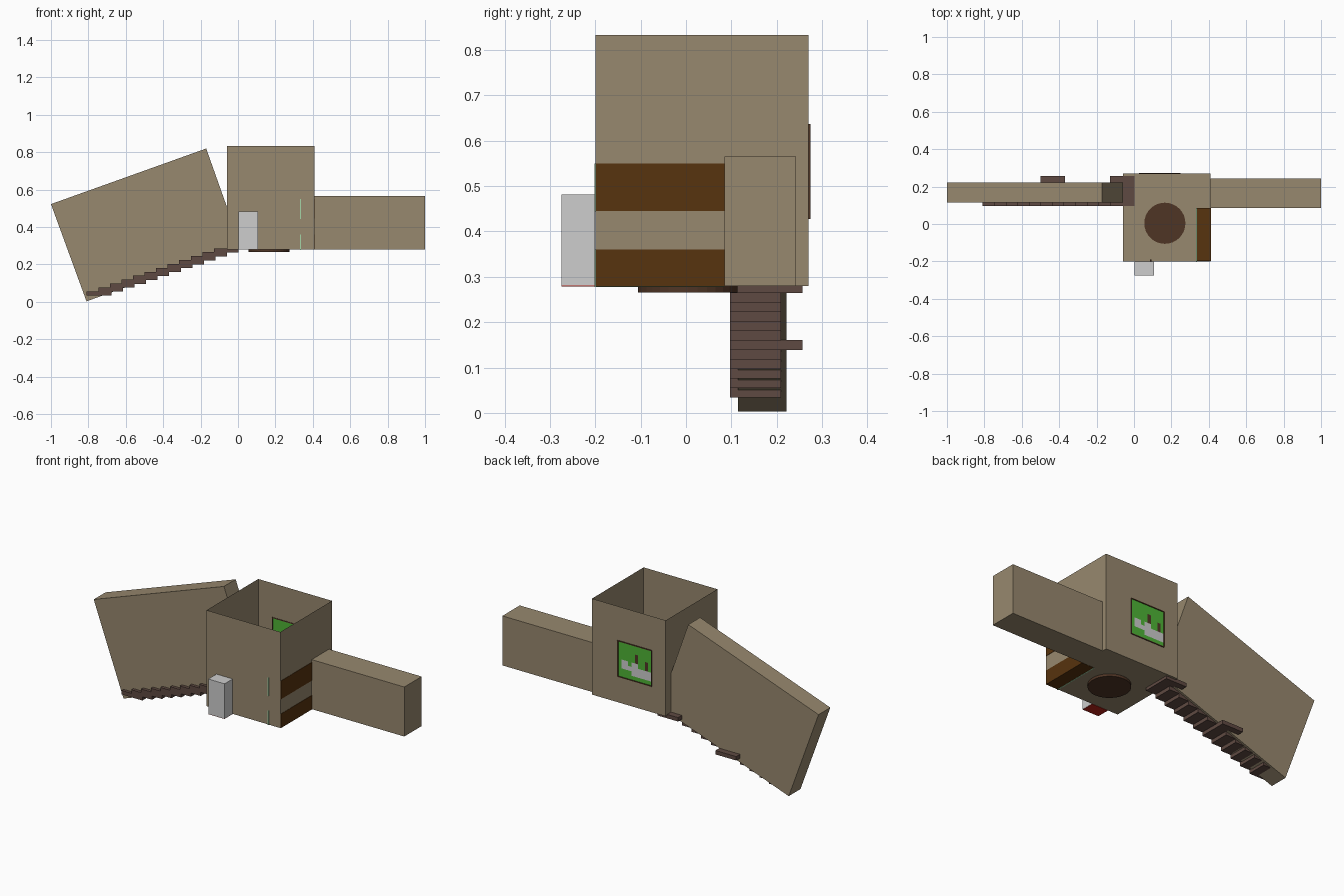
import bpy, bmesh, math

if "Cube" in bpy.data.objects:
    bpy.data.objects.remove(bpy.data.objects["Cube"])


def material(name, r, g, b):
    lin = lambda c: ((c / 255 + 0.055) / 1.055) ** 2.4 if c > 10 else c / 255 / 12.92
    m = bpy.data.materials.new(name)
    m.diffuse_color = (lin(r), lin(g), lin(b), 1)
    m.use_nodes = True
    m.node_tree.nodes["Principled BSDF"].inputs["Base Color"].default_value = m.diffuse_color
    return m


TAN = material("tan_plaster", 151, 136, 110)
STEP = material("step_brown", 95, 74, 66)
DISK = material("dark_brown", 79, 53, 37)
WOOD = material("cabinet_brown", 87, 51, 14)
MINT = material("pale_mint", 165, 214, 167)
GREY = material("light_grey", 205, 205, 205)
GREEN = material("grass_green", 78, 180, 54)
RED = material("red", 190, 35, 25)


def finish(name, bm, *mats):
    me = bpy.data.meshes.new(name)
    bm.to_mesh(me)
    bm.free()
    for m in mats:
        me.materials.append(m)
    ob = bpy.data.objects.new(name, me)
    bpy.context.collection.objects.link(ob)
    return ob


def quad(bm, *pts):
    return bm.faces.new([bm.verts.new(p) for p in pts])


def box(name, x, y, z, mat):
    bm = bmesh.new()
    prism(bm, [(x[0], z[0]), (x[1], z[0]), (x[1], z[1]), (x[0], z[1])], y)
    return finish(name, bm, mat)


def prism(bm, profile, y, skip=()):
    """Extrude an x-z outline along y, leaving out the listed side faces."""
    a = [bm.verts.new((px, y[0], pz)) for px, pz in profile]
    b = [bm.verts.new((px, y[1], pz)) for px, pz in profile]
    bm.faces.new(a)
    bm.faces.new(b[::-1])
    n = len(a)
    for i in range(n):
        if i not in skip:
            j = (i + 1) % n
            bm.faces.new((a[j], a[i], b[i], b[j]))


X0, X1, Y0, Y1, Z0, Z1 = -0.06, 0.41, -0.20, 0.27, 0.28, 0.833
WIN_X, WIN_Z = (0.03, 0.245), (0.43, 0.635)


def wall(bm, place, u, v, hu, hv, flip):
    """Thin wall in a plane with one rectangular opening hu x hv."""
    us, vs = (u[0], hu[0], hu[1], u[1]), (v[0], hv[0], hv[1], v[1])
    for i in range(3):
        for j in range(3):
            if (i, j) == (1, 1) or vs[j + 1] - vs[j] < 1e-5:
                continue
            p = [place(us[i + a], vs[j + b]) for a, b in ((0, 0), (1, 0), (1, 1), (0, 1))]
            quad(bm, *(p[::-1] if flip else p))


# open-topped room with doorways to the stairwell and the corridor
bm = bmesh.new()
quad(bm, (X0, Y0, Z0), (X0, Y1, Z0), (X1, Y1, Z0), (X1, Y0, Z0))
quad(bm, (X0, Y0, Z0), (X1, Y0, Z0), (X1, Y0, Z1), (X0, Y0, Z1))
wall(bm, lambda u, v: (u, Y1, v), (X0, X1), (Z0, Z1), WIN_X, WIN_Z, True)
wall(bm, lambda u, v: (X0, u, v), (Y0, Y1), (Z0, Z1), (0.115, 0.222), (Z0, 0.51), True)
wall(bm, lambda u, v: (X1, u, v), (Y0, Y1), (Z0, Z1), (0.085, 0.243), (Z0, 0.565), False)
bmesh.ops.remove_doubles(bm, verts=bm.verts, dist=1e-5)
finish("room", bm, TAN)

# corridor to the right, open into the room
bm = bmesh.new()
prism(bm, [(X1, Z0), (1.0, Z0), (1.0, 0.565), (X1, 0.565)], (0.085, 0.243), skip=(3,))
finish("corridor", bm, TAN)

# sloping stairwell to the left, open into the room
bm = bmesh.new()
prism(bm, [(-0.81, 0.003), (X0, 0.272), (X0, 0.51), (-0.17, 0.82), (-1.0, 0.523)],
      (0.115, 0.222), skip=(1,))
finish("stairwell", bm, TAN)

# stair treads, with two wider landings
for i in range(12):
    landing = i in (0, 6)
    x = 0.003 - 0.0618 * i
    z = 0.264 - 0.0209 * i
    box("landing" if landing else "stair_tread", (x - 0.132, x),
        (0.097, 0.257 if landing else 0.21), (z, z + 0.0225), STEP)

# round floor disk
bm = bmesh.new()
bmesh.ops.create_cone(bm, cap_ends=True, segments=32, radius1=0.11, radius2=0.11, depth=0.02)
bmesh.ops.translate(bm, verts=bm.verts, vec=(0.165, 0.004, 0.276))
finish("floor_disk", bm, DISK)

# built-in cabinets with mint fronts facing the room
for name, z in (("lower", (0.279, 0.36)), ("upper", (0.445, 0.55))):
    box(name + "_cabinet", (0.337, X1 + 0.002), (Y0 + 0.001, 0.085), z, WOOD)
    box(name + "_cabinet_front", (0.331, 0.337), (Y0 - 0.002, 0.085), (z[0] - 0.001, z[1]), MINT)

# closet on the front wall, with red floor and a small door handle inside
box("closet", (0.003, 0.107), (-0.275, Y0 - 0.001), (0.281, 0.482), GREY)
box("closet_floor", (0.004, 0.106), (-0.274, Y0 - 0.001), (0.279, 0.2812), RED)
box("door_handle", (0.085, 0.093), (Y0, -0.19), (0.37, 0.378), DISK)

# landscape picture in the back window: cells listed as seen from behind
rows = ["GGGGGGGGGG", "GGGGGGGGGG", "GGGGGBGGGG", "GGGGGBGGBG",
        "GWWGWWGGBG", "GWWWWWWWWW", "GGGGWWWWWW", "GGGGGGGGGG"]
bm = bmesh.new()
dx, dz = (WIN_X[1] - WIN_X[0]) / 10, (WIN_Z[1] - WIN_Z[0]) / 8
for r, row in enumerate(rows):
    for c, ch in enumerate(row):
        xa, za = WIN_X[1] - c * dx, WIN_Z[1] - r * dz
        f = quad(bm, (xa, Y1, za), (xa, Y1, za - dz), (xa - dx, Y1, za - dz), (xa - dx, Y1, za))
        f.material_index = "GWB".index(ch)
        f.normal_update()
        if f.normal.y < 0:
            f.normal_flip()
bmesh.ops.remove_doubles(bm, verts=bm.verts, dist=1e-5)
finish("window_picture", bm, GREEN, GREY, DISK)

# slim window frame
t = 0.005
for x in WIN_X:
    box("window_frame_side", (x - t / 2, x + t / 2), (Y1 - 0.002, Y1 + 0.004), WIN_Z, DISK)
for z in WIN_Z:
    box("window_frame_rail", WIN_X, (Y1 - 0.002, Y1 + 0.004), (z - t / 2, z + t / 2), DISK)
